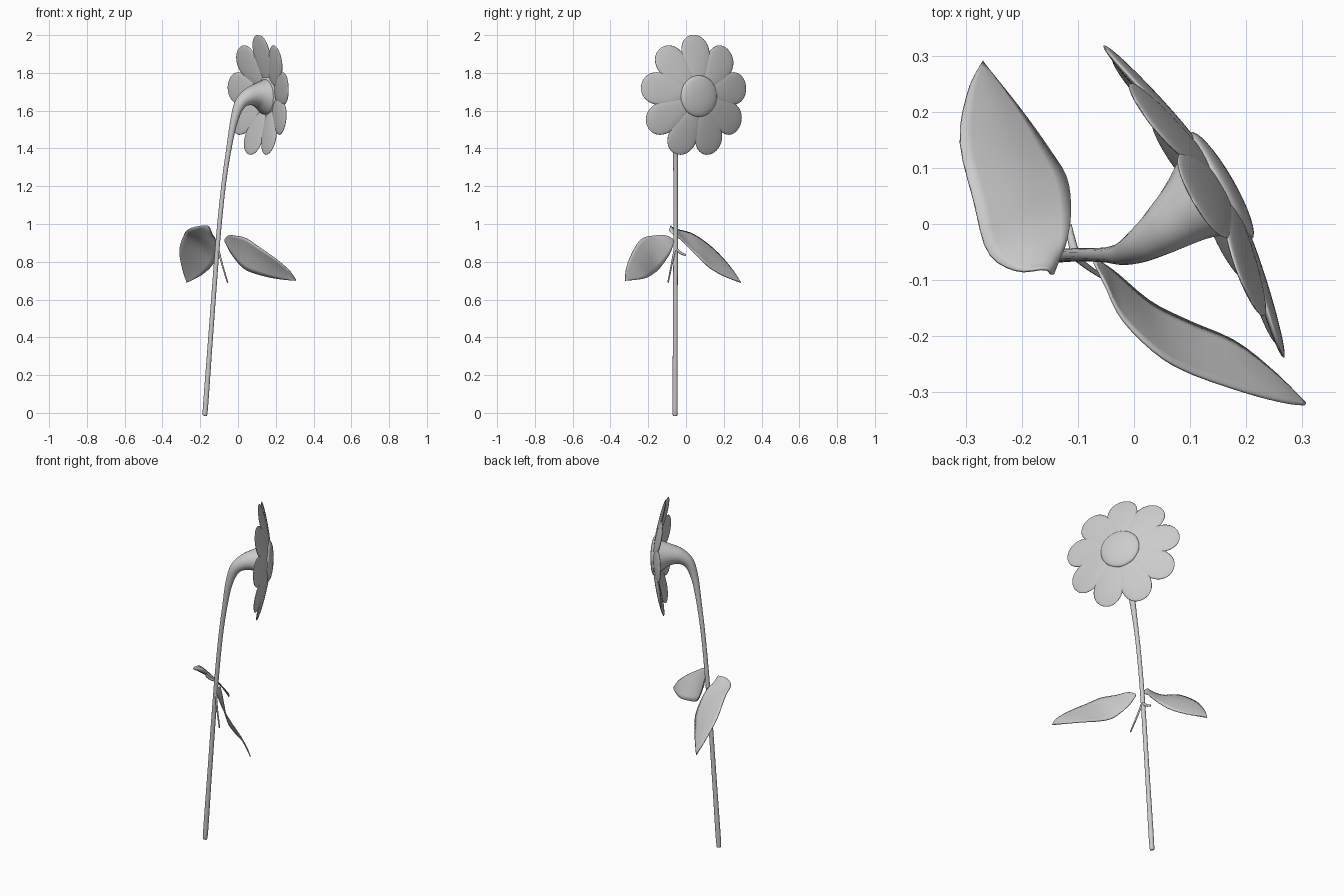
import bpy, bmesh, math
from mathutils import Vector, Matrix

if "Cube" in bpy.data.objects:
    bpy.data.objects.remove(bpy.data.objects["Cube"])

grey = bpy.data.materials.new("plain_grey")
grey.diffuse_color = (0.6, 0.6, 0.6, 1)
grey.use_nodes = True
grey.node_tree.nodes["Principled BSDF"].inputs["Base Color"].default_value = grey.diffuse_color


def finish(bm, name):
    bmesh.ops.recalc_face_normals(bm, faces=bm.faces)
    for f in bm.faces:
        f.smooth = True
    me = bpy.data.meshes.new(name)
    bm.to_mesh(me)
    bm.free()
    me.materials.append(grey)
    ob = bpy.data.objects.new(name, me)
    bpy.context.collection.objects.link(ob)
    return ob


def catmull(pts, t):
    """Smooth point at t in 0..1 along a list of vectors."""
    n = len(pts) - 1
    i = min(int(t * n), n - 1)
    s = t * n - i
    p = [pts[min(max(i + k, 0), n)] for k in (-1, 0, 1, 2)]
    return 0.5 * (2 * p[1] + (p[2] - p[0]) * s + (2 * p[0] - 5 * p[1] + 4 * p[2] - p[3]) * s * s
                  + (3 * p[1] - p[0] - 3 * p[2] + p[3]) * s ** 3)


def tube(name, rows, steps, sides=20):
    """Tube through (x, y, z, radius) rows."""
    pts = [Vector(r) for r in rows]
    c = [catmull(pts, i / steps) for i in range(steps + 1)]
    bm = bmesh.new()
    rings = []
    for i, p in enumerate(c):
        d = (c[min(i + 1, steps)] - c[max(i - 1, 0)]).to_3d().normalized()
        a = Vector((0, 1, 0)) if abs(d.y) < 0.9 else Vector((1, 0, 0))
        a = (a - d * a.dot(d)).normalized()
        b = d.cross(a)
        rings.append([bm.verts.new(p.to_3d() + p.w * (a * math.cos(2 * math.pi * k / sides)
                      + b * math.sin(2 * math.pi * k / sides))) for k in range(sides)])
    for r, q in zip(rings, rings[1:]):
        for k in range(sides):
            bm.faces.new((r[k], r[(k + 1) % sides], q[(k + 1) % sides], q[k]))
    bm.faces.new(rings[0])
    bm.faces.new(rings[-1])
    return finish(bm, name)


def leaf(name, left, right, bulge):
    """Blade lofted between two edge paths, arched across the midrib."""
    L, R = [Vector(p) for p in left], [Vector(p) for p in right]
    bm = bmesh.new()
    n, m = 24, 8
    grid = []
    for i in range(n + 1):
        a, b = catmull(L, i / n), catmull(R, i / n)
        amp = bulge * (a - b).length
        grid.append([bm.verts.new(a.lerp(b, j / m) + Vector((0, 0, amp * (1 - abs(2 * j / m - 1) ** 1.6))))
                     for j in range(m + 1)])
    for i in range(n):
        for j in range(m):
            bm.faces.new((grid[i][j], grid[i][j + 1], grid[i + 1][j + 1], grid[i + 1][j]))
    ob = finish(bm, name)
    mod = ob.modifiers.new("thickness", "SOLIDIFY")
    mod.thickness = 0.005
    mod.offset = 0


# Stem that bends over and flares into the flower head
tube("stem", [(-.176, -.058, 0, .007), (-.173, -.058, .02, .0135), (-.145, -.057, .4, .0125),
              (-.107, -.055, .9, .012), (-.077, -.055, 1.2, .012), (-.048, -.055, 1.4, .014),
              (-.022, -.053, 1.54, .02), (.008, -.04, 1.63, .03), (.05, -.012, 1.67, .044),
              (.1, .027, 1.682, .064), (.15, .065, 1.677, .098)], 80)

# Short side stalks
tube("front_stalk", [(-.108, -.056, .88, .006), (-.085, -.075, .79, .005), (-.055, -.095, .69, .004)], 8, 10)
tube("back_stalk", [(-.106, -.05, .865, .008), (-.112, -.025, .845, .007), (-.117, -.002, .836, .006)], 8, 10)

# Two drooping leaves
leaf("right_leaf",
     [(-.07, -.07, .92), (-.05, -.11, .94), (-.02, -.17, .938), (.04, -.23, .925),
      (.1, -.265, .885), (.2, -.3, .815), (.27, -.318, .755), (.305, -.322, .705)],
     [(-.07, -.065, .91), (-.055, -.072, .88), (-.03, -.09, .835), (.03, -.14, .765),
      (.1, -.175, .735), (.18, -.21, .715), (.25, -.265, .705), (.305, -.32, .70)], .06)
leaf("left_leaf",
     [(-.148, -.09, .972), (-.16, -.08, .99), (-.21, -.083, .987), (-.26, -.05, .972),
      (-.285, .04, .945), (-.31, .15, .865), (-.295, .24, .765), (-.27, .29, .69)],
     [(-.145, -.09, .965), (-.135, -.065, .94), (-.12, -.03, .92), (-.113, .02, .87),
      (-.12, .08, .81), (-.15, .13, .765), (-.2, .2, .725), (-.27, .288, .69)], .06)

# Flower head frame: side, up and facing directions
head = Matrix(((-.5, 0, .866, .155), (.866, 0, .5, .068), (0, 1, 0, 1.677), (0, 0, 0, 1)))

# Domed flower centre
bm = bmesh.new()
bmesh.ops.create_uvsphere(bm, u_segments=32, v_segments=16, radius=1)
for v in bm.verts:
    v.co = head @ Vector((v.co.x * .11, v.co.y * .11, v.co.z * .024))
finish(bm, "flower_centre")

# Nine egg-shaped petals swept slightly back
for i in range(9):
    bm = bmesh.new()
    bmesh.ops.create_uvsphere(bm, u_segments=24, v_segments=20, radius=1)
    turn = Matrix.Rotation(-math.radians(40 * i), 4, 'Z')
    for v in bm.verts:
        x, y, z = v.co
        r = .198 + .127 * z
        w = x * .083 * (1 + .28 * z)
        n = y * .011 - .055 * (r - .08) / .24
        v.co = head @ turn @ Vector((w, r, n))
    finish(bm, f"petal_{i + 1}")
